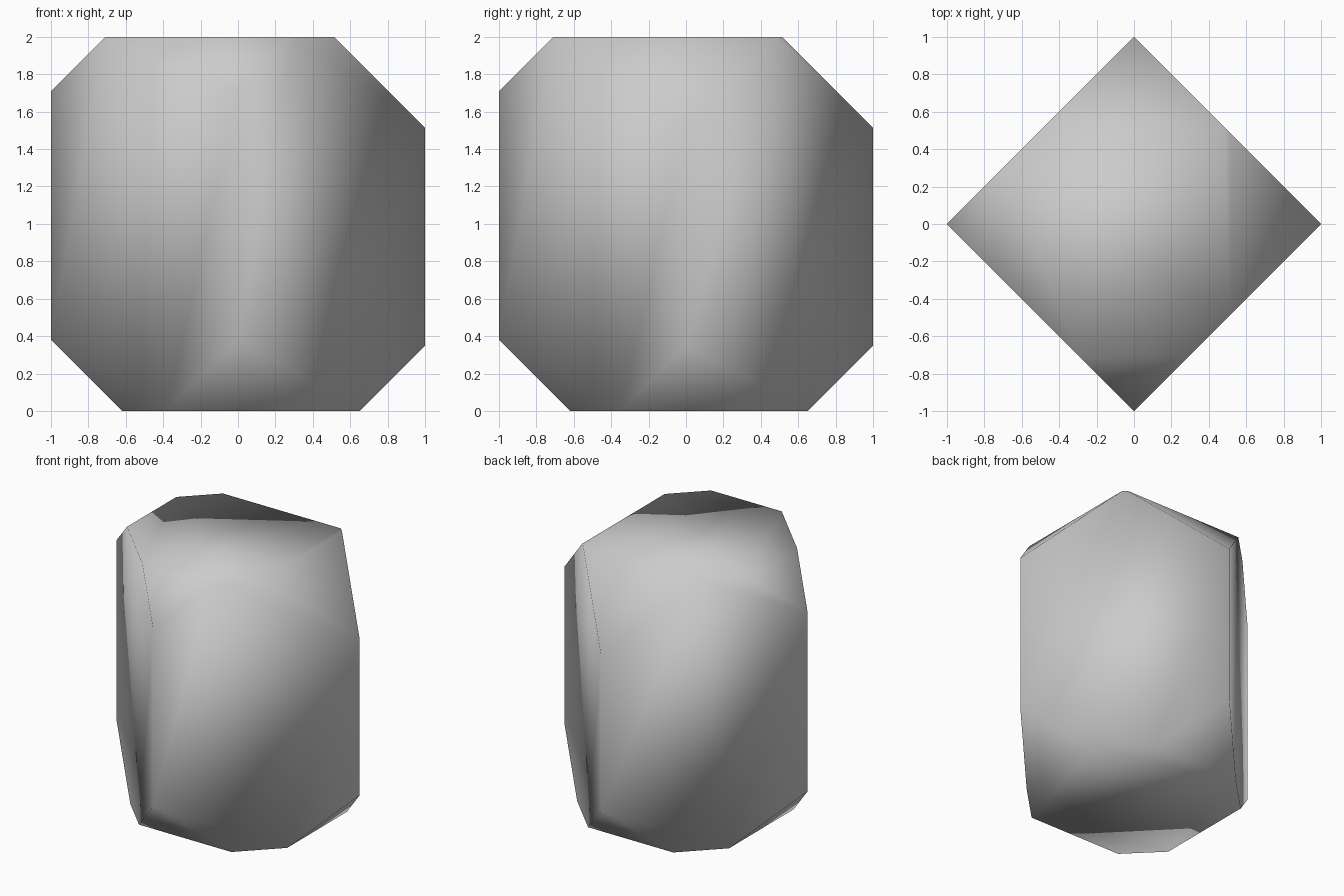
import bpy, bmesh
from mathutils import Vector

if "Cube" in bpy.data.objects:
    bpy.data.objects.remove(bpy.data.objects["Cube"])

# Square block, later trimmed to a faceted convex hull
bm = bmesh.new()
bmesh.ops.create_cube(bm, size=2)
for v in bm.verts:
    v.co = Vector((v.co.x * 1.5, v.co.y * 1.5, v.co.z + 1))


def trim(normal, limit):
    """Keep the side where normal . p <= limit and cap the cut."""
    n = Vector(normal)
    cut = bmesh.ops.bisect_plane(
        bm, geom=bm.verts[:] + bm.edges[:] + bm.faces[:], dist=1e-5,
        plane_co=n * (limit / n.length_squared), plane_no=n, clear_outer=True)
    edges = [e for e in cut["geom_cut"] if isinstance(e, bmesh.types.BMEdge)]
    bmesh.ops.edgenet_fill(bm, edges=edges)


# Four upright sides form a diamond in plan
for sx in (-1, 1):
    for sy in (-1, 1):
        trim((sx, sy, 0), 1)

# 45 degree chamfers at top and bottom, the same along x and y
for axis in (0, 1):
    for side, up, limit in ((-1, 1, 2.71), (1, 1, 2.515),
                            (-1, -1, 0.62), (1, -1, 0.65)):
        n = [0, 0, up]
        n[axis] = side
        trim(n, limit)

bmesh.ops.remove_doubles(bm, verts=bm.verts[:], dist=1e-4)
bmesh.ops.recalc_face_normals(bm, faces=bm.faces[:])
for f in bm.faces:
    f.smooth = True

mesh = bpy.data.meshes.new("faceted_hull")
bm.to_mesh(mesh)
bm.free()
hull = bpy.data.objects.new("faceted_hull", mesh)
bpy.context.collection.objects.link(hull)
